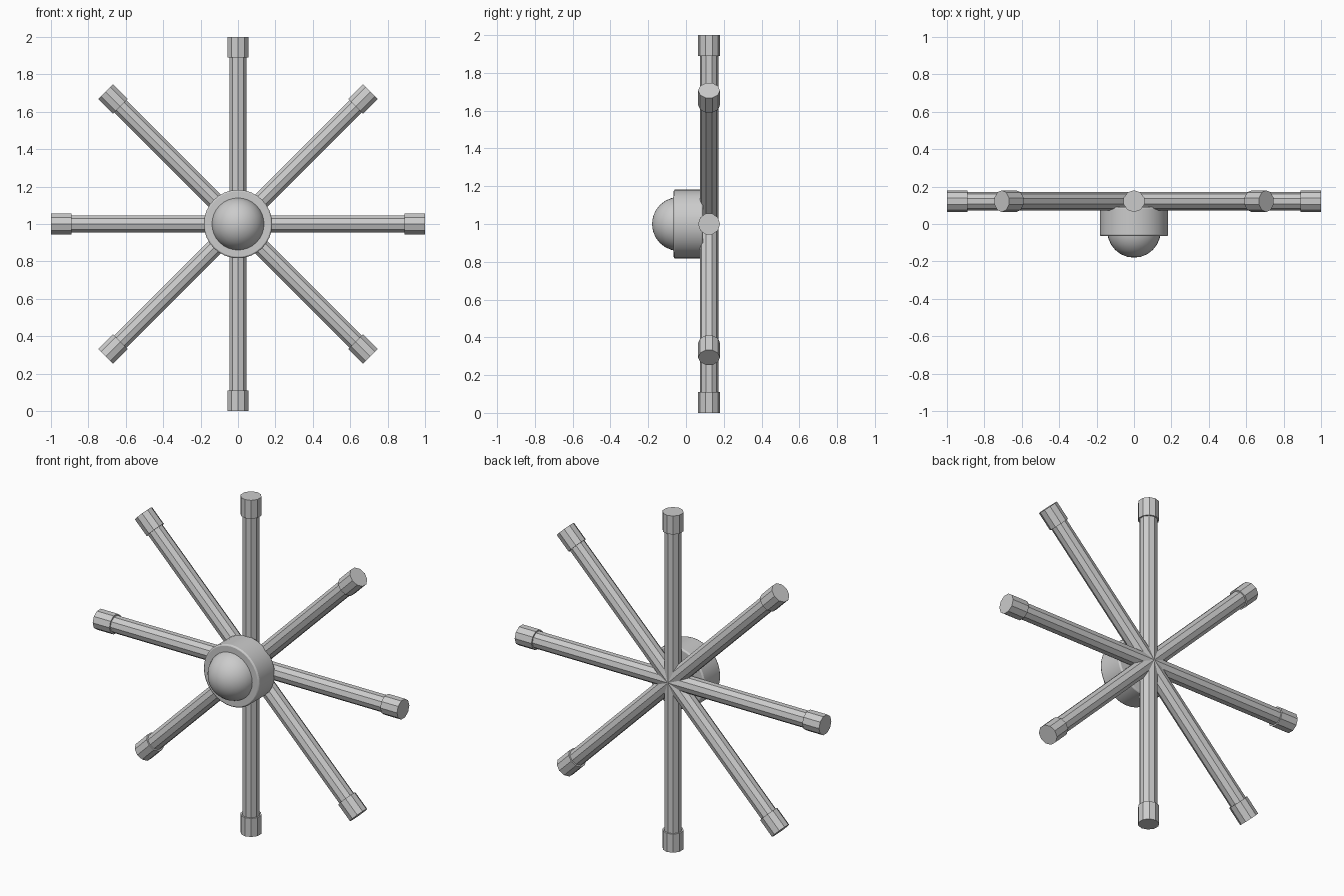
import bpy, math
from mathutils import Matrix, Vector

if "Cube" in bpy.data.objects:
    bpy.data.objects.remove(bpy.data.objects["Cube"])

CENTRE = Vector((0, 0.122, 1.0))
SIDES = 10


def cylinder(name, radius, depth, matrix, sides, bevel=0.0):
    bpy.ops.mesh.primitive_cylinder_add(vertices=sides, radius=radius, depth=depth)
    ob = bpy.context.object
    ob.name = name
    ob.matrix_world = matrix
    if bevel:
        mod = ob.modifiers.new("soft_edge", 'BEVEL')
        mod.width = bevel
        mod.segments = 2
        mod.limit_method = 'ANGLE'
        mod.angle_limit = math.radians(50)
    return ob


# Eight radiating spokes with thicker end caps
for i in range(8):
    turn = Matrix.Translation(CENTRE) @ Matrix.Rotation(i * math.pi / 4, 4, 'Y')
    cylinder(f"spoke_{i + 1}", 0.049, 0.90,
             turn @ Matrix.Translation((0, 0, 0.45)), SIDES)
    cylinder(f"end_cap_{i + 1}", 0.058, 0.11,
             turn @ Matrix.Translation((0, 0, 0.945)), SIDES)

# Round hub in front of the spokes
to_front = Matrix.Rotation(math.pi / 2, 4, 'X')
cylinder("hub", 0.183, 0.155,
         Matrix.Translation((0, 0.0125, 1)) @ to_front, 32, bevel=0.008)
bpy.ops.object.shade_smooth_by_angle(angle=math.radians(30))

# Domed hub cover
bpy.ops.mesh.primitive_uv_sphere_add(segments=32, ring_count=12, radius=0.143)
dome = bpy.context.object
dome.name = "hub_dome"
dome.matrix_world = Matrix.Translation((0, -0.037, 1)) @ to_front
bpy.ops.object.shade_smooth_by_angle(angle=math.radians(30))
